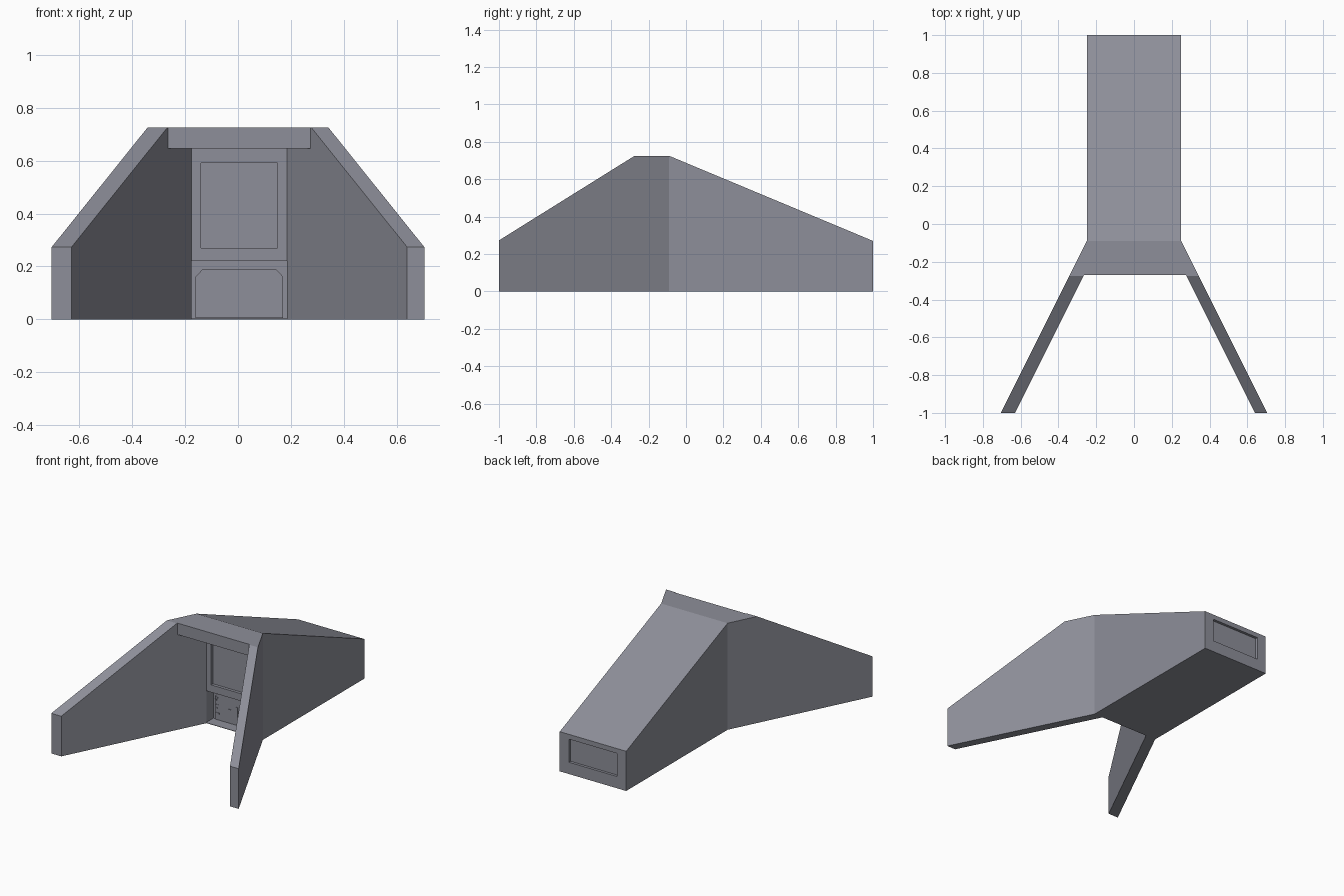
import bpy, bmesh

if "Cube" in bpy.data.objects:
    bpy.data.objects.remove(bpy.data.objects["Cube"])

mat = bpy.data.materials.new("slate grey")
mat.diffuse_color = (0.27, 0.275, 0.32, 1)
mat.use_nodes = True
mat.node_tree.nodes["Principled BSDF"].inputs["Base Color"].default_value = mat.diffuse_color


def prism(name, profile, left, right):
    """Side profile of (y, z) points spanned between x = left(y) and x = right(y)."""
    bm = bmesh.new()
    a = [bm.verts.new((left(y), y, z)) for y, z in profile]
    b = [bm.verts.new((right(y), y, z)) for y, z in profile]
    n = len(profile)
    bm.faces.new(a)
    bm.faces.new(b[::-1])
    for i in range(n):
        j = (i + 1) % n
        bm.faces.new((a[j], a[i], b[i], b[j]))
    bmesh.ops.recalc_face_normals(bm, faces=bm.faces)
    me = bpy.data.meshes.new(name)
    bm.to_mesh(me)
    bm.free()
    ob = bpy.data.objects.new(name, me)
    me.materials.append(mat)
    bpy.context.collection.objects.link(ob)
    return ob


def box(name, x0, x1, y0, y1, z0, z1):
    return prism(name, [(y0, z0), (y0, z1), (y1, z1), (y1, z0)],
                 lambda y: x0, lambda y: x1)


def cut(target, cutter):
    cutter.hide_render = True
    m = target.modifiers.new("cut", 'BOOLEAN')
    m.operation = 'DIFFERENCE'
    m.solver = 'EXACT'
    m.object = cutter
    bpy.context.view_layer.objects.active = target
    bpy.ops.object.modifier_apply(modifier=m.name)
    bpy.data.objects.remove(cutter)


WALL = -0.09   # front wall of the body
C = 0.005      # the recess sits slightly off centre


def outer(y):
    return 0.25 + (WALL - y) * 0.5


def inner(y):
    return 0.18 + (WALL - y) * 0.5


# Sloping rear body
body = prism("sloped_body", [(WALL, 0), (WALL, 0.725), (1, 0.27), (1, 0)],
             lambda y: -0.25, lambda y: 0.25)
# Front window, doorway and rear vent recesses
cut(body, box("window_cutter", -0.14, 0.15, -0.2, WALL + 0.02, 0.27, 0.592))
cut(body, box("doorway_cutter", C - 0.183, C + 0.183, -0.2, WALL + 0.08, 0.003, 0.22))
cut(body, box("vent_cutter", -0.182, 0.182, 0.982, 1.1, 0.08, 0.237))

# Flared side walls with the lintel between them
porch = prism("flared_walls",
              [(WALL, 0), (WALL, 0.725), (-0.275, 0.725), (-1, 0.273), (-1, 0)],
              lambda y: -outer(y), outer)
cut(porch, prism("porch_cutter",
                 [(WALL + 0.03, -0.1), (WALL + 0.03, 0.647), (-0.27, 0.647),
                  (-0.27, 1), (-1.1, 1), (-1.1, -0.1)],
                 lambda y: C - inner(y), lambda y: C + inner(y)))

# Door leaf with chamfered top corners
BACK = WALL + 0.08
bm = bmesh.new()
outline = [(-0.165, 0.005), (0.165, 0.005), (0.165, 0.162), (0.138, 0.19),
           (-0.138, 0.19), (-0.165, 0.162)]
face = bm.faces.new([bm.verts.new((C + x, BACK, z)) for x, z in outline])
ext = bmesh.ops.extrude_face_region(bm, geom=[face])
bmesh.ops.translate(bm, vec=(0, -0.008, 0),
                    verts=[v for v in ext["geom"] if isinstance(v, bmesh.types.BMVert)])
bmesh.ops.recalc_face_normals(bm, faces=bm.faces)
me = bpy.data.meshes.new("door")
bm.to_mesh(me)
bm.free()
me.materials.append(mat)
bpy.context.collection.objects.link(bpy.data.objects.new("door", me))

# Latch bar and small latch teeth on the door edges
F = BACK - 0.008
box("door_latch", C - 0.006, C + 0.008, F - 0.004, F, 0.063, 0.128)
for x in (-0.05, 0.03):
    box("latch_pin", C + x - 0.014, C + x + 0.014, F - 0.003, F, 0.095, 0.1)
for s in (-1, 1):
    for z, w in ((0.155, 0.02), (0.14, 0.012), (0.105, 0.025), (0.085, 0.015), (0.05, 0.03)):
        a, b = sorted((C + s * 0.163, C + s * (0.163 - w)))
        box("edge_tooth", a, b, F - 0.003, F, z - 0.004, z + 0.004)
